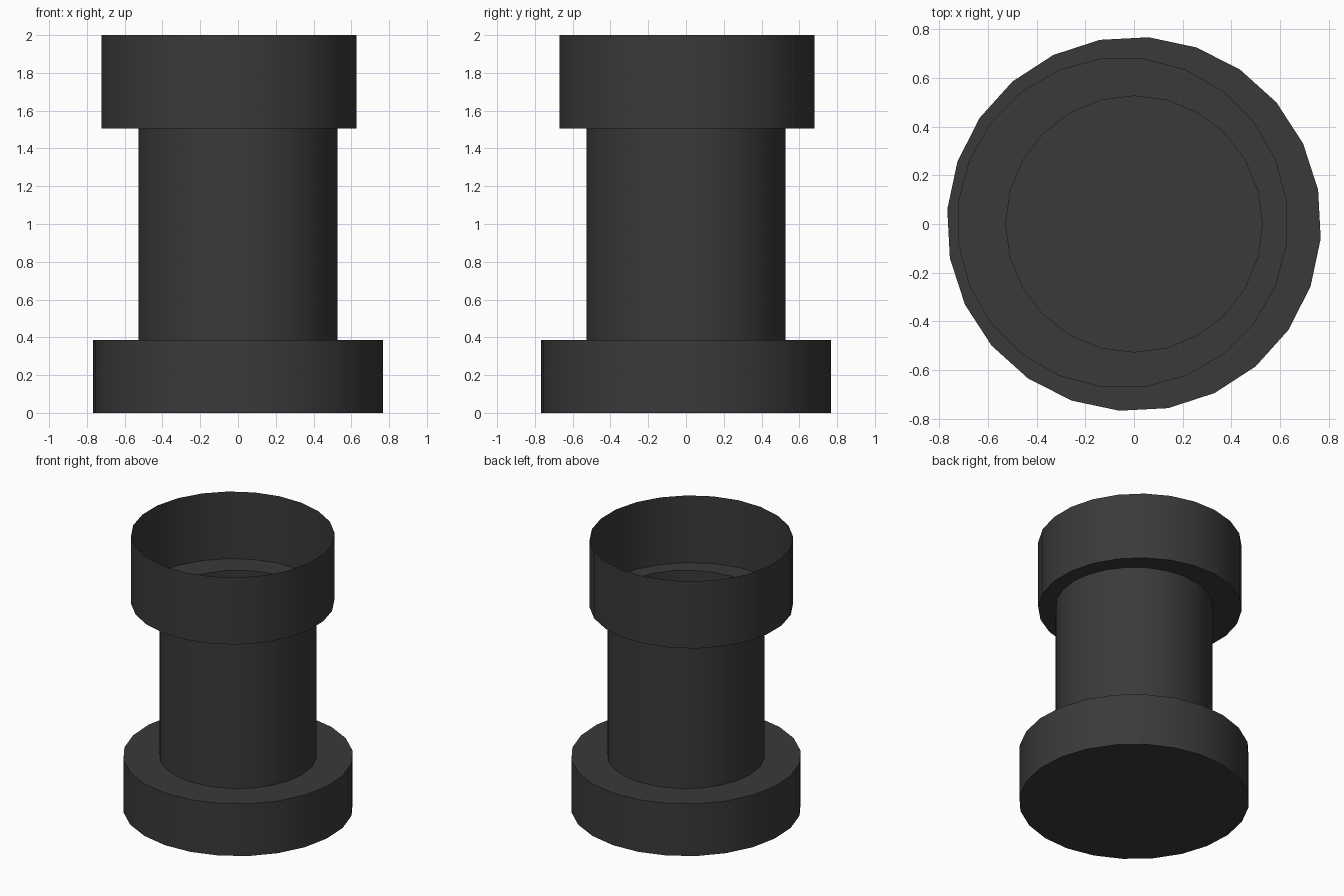
import bpy, bmesh
from math import cos, sin, radians

if "Cube" in bpy.data.objects:
    bpy.data.objects.remove(bpy.data.objects["Cube"])

SIDES = 24
dark = bpy.data.materials.new("dark_grey")
dark.diffuse_color = (0.042, 0.042, 0.042, 1)
dark.use_nodes = True
dark.node_tree.nodes["Principled BSDF"].inputs["Base Color"].default_value = dark.diffuse_color

# Each ring: (radius, z, centre x, centre y, rotation in degrees)
BASE_LOW = (0.77, 0.0, 0, 0, -4.5)
BASE_TOP = (0.77, 0.385, 0, 0, -4.5)
COL_LOW = (0.527, 0.385, 0, 0, 0)
COL_TOP = (0.527, 1.505, 0, 0, 0)
CUP_LOW = (0.681, 1.505, -0.047, 0.005, 7.5)
CUP_TOP = (0.681, 2.0, -0.047, 0.005, 7.5)


def shell(name, rings, floor=False):
    """Thin open surface lofted upwards through the rings."""
    bm = bmesh.new()
    loops = []
    for r, z, cx, cy, rot in rings:
        angles = [radians(rot + 360 * i / SIDES) for i in range(SIDES)]
        loops.append([bm.verts.new((cx + r * cos(a), cy + r * sin(a), z)) for a in angles])
    for lo, hi in zip(loops, loops[1:]):
        for i in range(SIDES):
            j = (i + 1) % SIDES
            bm.faces.new((lo[i], lo[j], hi[j], hi[i]))
    if floor:
        bm.faces.new(loops[0][::-1])
    mesh = bpy.data.meshes.new(name)
    bm.to_mesh(mesh)
    bm.free()
    mesh.materials.append(dark)
    obj = bpy.data.objects.new(name, mesh)
    bpy.context.collection.objects.link(obj)
    bpy.ops.object.select_all(action='DESELECT')
    obj.select_set(True)
    bpy.context.view_layer.objects.active = obj
    bpy.ops.object.shade_smooth_by_angle(angle=radians(30))


# Wide foot with a flat shoulder, hollow column, open cup set slightly off centre
shell("base", [BASE_LOW, BASE_TOP, COL_LOW], floor=True)
shell("column", [COL_LOW, COL_TOP])
shell("cup", [COL_TOP, CUP_LOW, CUP_TOP])
